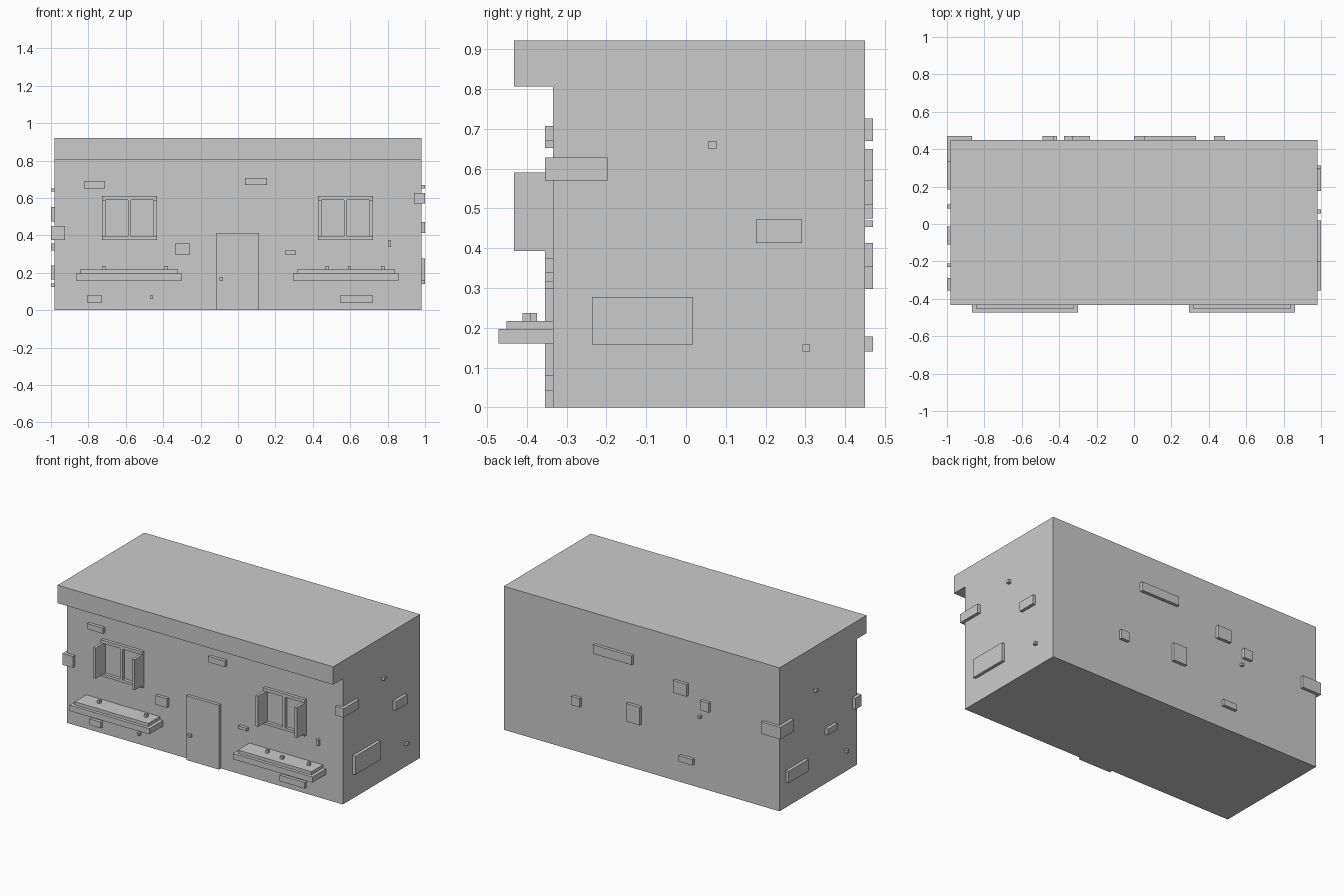
import bpy


def mesh_object(name, verts, faces):
    mesh = bpy.data.meshes.new(name)
    mesh.from_pydata(verts, [], faces)
    obj = bpy.data.objects.new(name, mesh)
    bpy.context.collection.objects.link(obj)
    return obj


def box(name, x0, x1, y0, y1, z0, z1):
    verts = [(x, y, z) for z in (z0, z1)
             for x, y in ((x0, y0), (x1, y0), (x1, y1), (x0, y1))]
    faces = [(3, 2, 1, 0), (4, 5, 6, 7)]
    faces += [(i, (i + 1) % 4, (i + 1) % 4 + 4, i + 4) for i in range(4)]
    return mesh_object(name, verts, faces)


W, FRONT, BACK, T = 0.98, -0.335, 0.45, 0.02   # half width, walls, relief depth
FACE = FRONT - T

# House body with overhanging parapet: side profile extruded across the width
profile = [(FRONT, 0), (BACK, 0), (BACK, 0.922), (-0.433, 0.922),
           (-0.433, 0.807), (FRONT, 0.807)]
n = len(profile)
verts = [(x, y, z) for x in (-W, W) for y, z in profile]
faces = [tuple(reversed(range(n))), tuple(range(n, 2 * n))]
faces += [(i, (i + 1) % n, (i + 1) % n + n, i + n) for i in range(n)]
mesh_object("house_body", verts, faces)

# Door and knob
box("door", -0.117, 0.113, FACE, FRONT, 0, 0.413)
box("door_knob", -0.098, -0.079, FACE - T, FACE, 0.16, 0.178)

# Windows with frame bars and open shutters
for side, cx in (("left", -0.58), ("right", 0.575)):
    h = 0.147
    box(side + "_window_lintel", cx - h, cx + h, FACE, FRONT, 0.59, 0.61)
    box(side + "_window_sill", cx - h, cx + h, FACE, FRONT, 0.376, 0.393)
    box(side + "_window_mullion", cx - 0.009, cx + 0.009, FACE, FRONT, 0.393, 0.59)
    for s, tag in ((-1, "outer_left"), (1, "outer_right")):
        xa, xb = sorted((cx + s * h, cx + s * (h - 0.018)))
        box(f"{side}_window_shutter_{tag}", xa, xb, -0.433, FRONT, 0.393, 0.59)

# Flower boxes with a soil slab and small sprouts: (sprout x, sprout y)
flower_boxes = (("left", -0.583, [(-0.718, -0.384), (-0.384, -0.384)]),
                ("right", 0.577, [(0.478, -0.384), (0.596, -0.402), (0.773, -0.384)]))
for side, cx, sprouts in flower_boxes:
    box(side + "_flower_box", cx - 0.283, cx + 0.283, -0.472, FRONT, 0.16, 0.197)
    box(side + "_flower_soil", cx - 0.262, cx + 0.262, -0.452, FRONT, 0.197, 0.217)
    for x, y in sprouts:
        box(side + "_sprout", x - 0.009, x + 0.009, y - 0.009, y + 0.009, 0.217, 0.237)

# Exposed bricks on each wall: (start, end, bottom, top)
front_bricks = [(-0.824, -0.711, 0.652, 0.688), (0.037, 0.155, 0.67, 0.708),
                (-0.337, -0.257, 0.298, 0.356), (0.25, 0.31, 0.298, 0.318),
                (0.802, 0.819, 0.338, 0.376), (-0.807, -0.727, 0.041, 0.08),
                (-0.47, -0.454, 0.063, 0.08), (0.545, 0.722, 0.041, 0.08)]
back_bricks = [(0.057, 0.332, 0.67, 0.727), (0.428, 0.487, 0.298, 0.355),
               (0.0, 0.095, 0.298, 0.413), (-0.332, -0.235, 0.571, 0.65),
               (-0.374, -0.277, 0.14, 0.178), (-0.49, -0.428, 0.51, 0.571),
               (-0.428, -0.412, 0.453, 0.47)]
right_bricks = [(0.057, 0.077, 0.65, 0.67), (0.176, 0.292, 0.413, 0.472),
                (-0.237, 0.018, 0.158, 0.277), (0.293, 0.312, 0.14, 0.158)]
left_bricks = [(0.184, 0.387, 0.163, 0.238), (0.083, 0.104, 0.634, 0.652),
               (-0.11, -0.013, 0.318, 0.356), (-0.229, -0.211, 0.124, 0.142)]
for a, b, z0, z1 in front_bricks:
    box("front_brick", a, b, FACE, FRONT, z0, z1)
for a, b, z0, z1 in back_bricks:
    box("back_brick", a, b, BACK, BACK + T, z0, z1)
for a, b, z0, z1 in right_bricks:
    box("right_brick", W, W + T, a, b, z0, z1)
for a, b, z0, z1 in left_bricks:
    box("left_brick", -W - T, -W, a, b, z0, z1)

# Bricks wrapping the corners
box("front_right_corner_brick", 0.94, W + T, FACE, -0.198, 0.571, 0.628)
box("front_left_corner_brick", -W - T, -0.925, FACE, -0.29, 0.376, 0.449)
box("back_left_corner_brick", -W - T, -0.866, 0.334, BACK + T, 0.475, 0.552)
